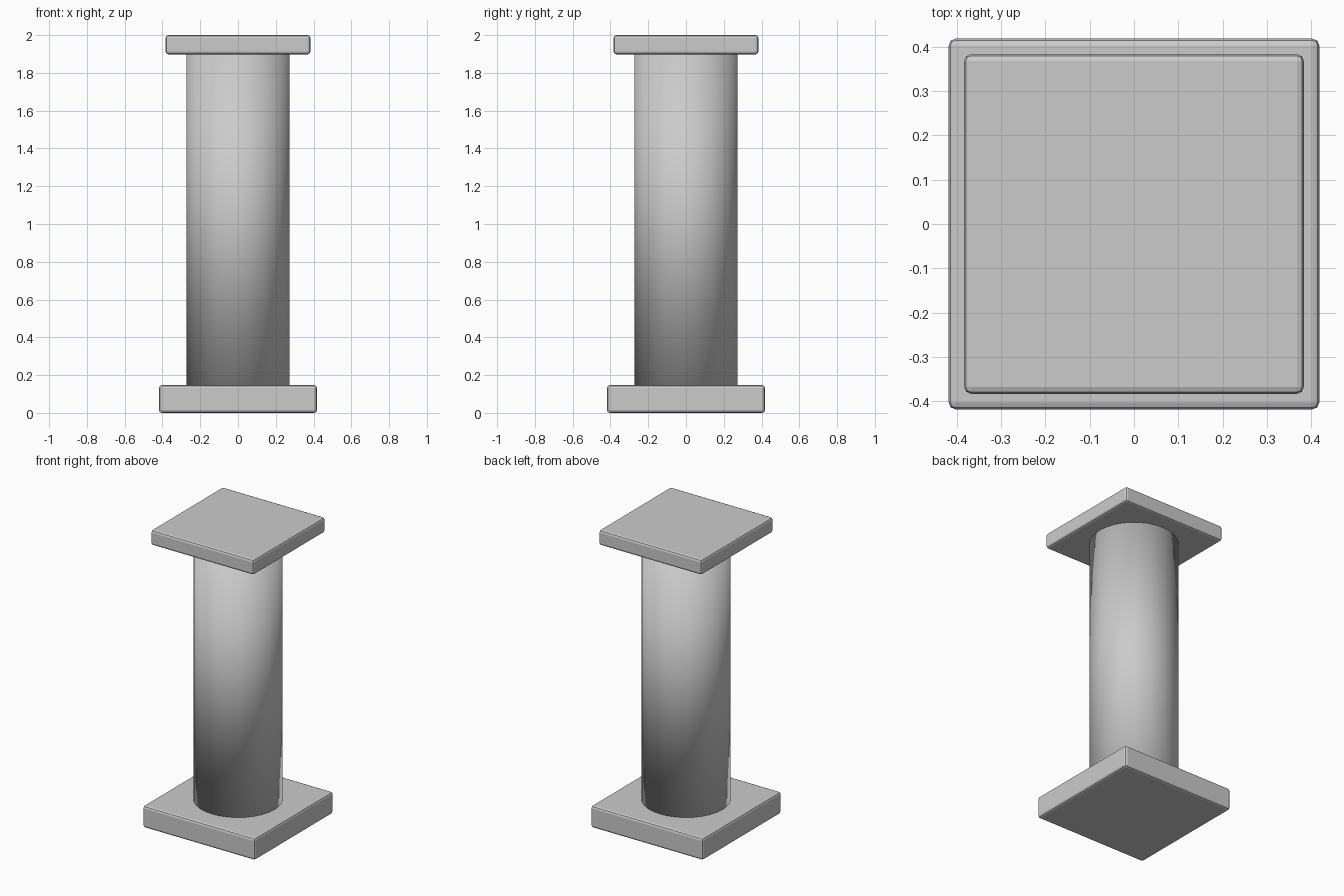
import bpy

if "Cube" in bpy.data.objects:
    bpy.data.objects.remove(bpy.data.objects["Cube"])


def slab(name, half, z0, z1):
    """Square plate with softly rounded edges."""
    bpy.ops.mesh.primitive_cube_add(size=1, location=(0, 0, (z0 + z1) / 2))
    ob = bpy.context.object
    ob.name = name
    ob.scale = (2 * half, 2 * half, z1 - z0)
    bpy.ops.object.transform_apply(location=False, rotation=False, scale=True)
    bevel = ob.modifiers.new("rounded_edges", 'BEVEL')
    bevel.width = 0.015
    bevel.segments = 2
    return ob


# Square base and top plates
slab("base_plinth", 0.418, 0.0, 0.147)
slab("top_plate", 0.383, 1.898, 2.0)

# Round shaft, smooth all over, ends meeting the plates
z0, z1 = 0.14, 1.905
bpy.ops.mesh.primitive_cylinder_add(vertices=32, radius=0.273, depth=z1 - z0,
                                    location=(0, 0, (z0 + z1) / 2))
shaft = bpy.context.object
shaft.name = "shaft"
bpy.ops.object.shade_smooth()
